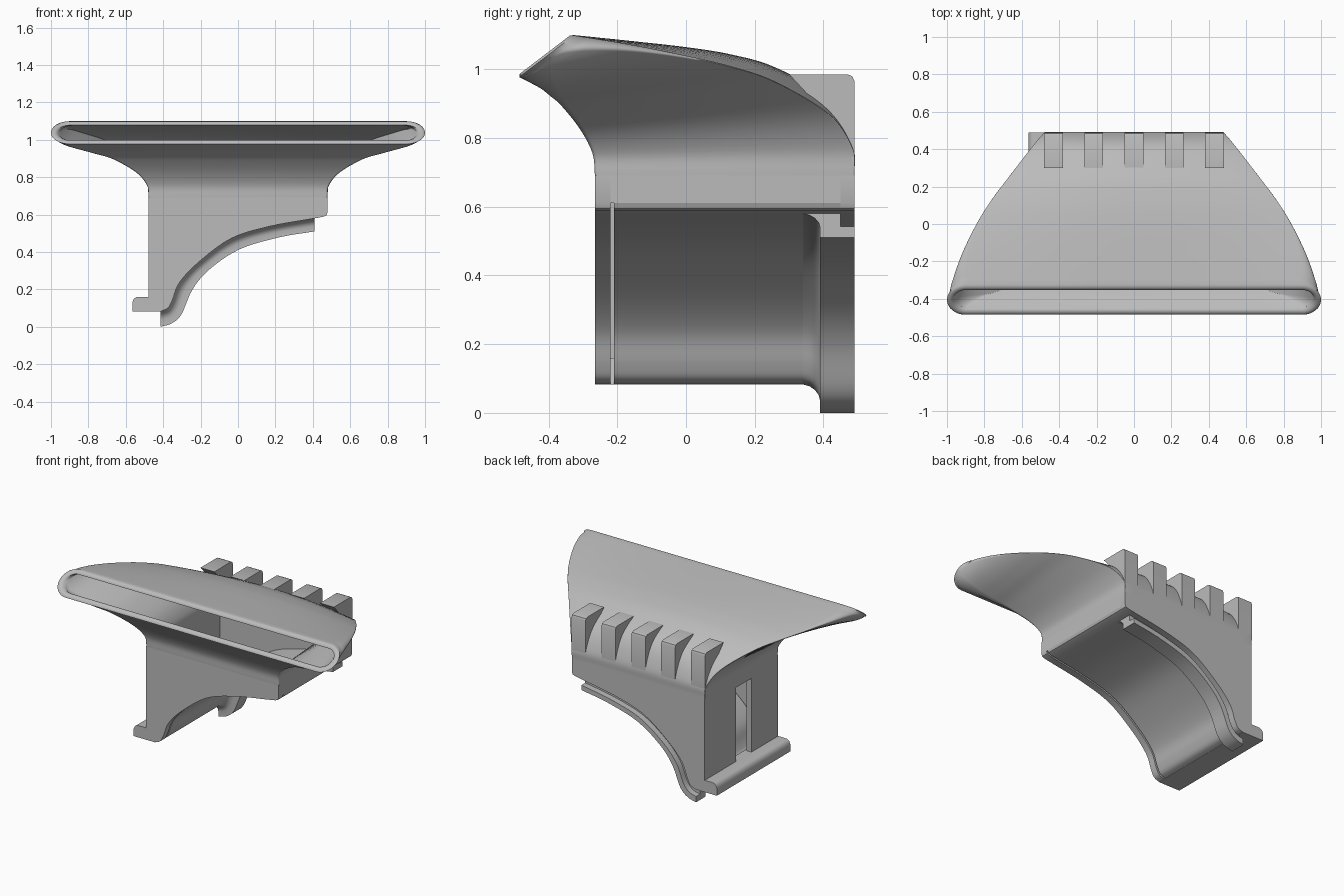
import bpy, bmesh, math
from mathutils import Vector

cube = bpy.data.objects.get("Cube")
if cube:
    bpy.data.objects.remove(cube, do_unlink=True)

grey = bpy.data.materials.new("plain grey")
grey.use_nodes = True
COLOUR = (0.5, 0.5, 0.5, 1)
grey.diffuse_color = COLOUR
grey.node_tree.nodes["Principled BSDF"].inputs["Base Color"].default_value = COLOUR


def finish(name, bm, angle=35):
    bmesh.ops.recalc_face_normals(bm, faces=bm.faces)
    mesh = bpy.data.meshes.new(name)
    bm.to_mesh(mesh)
    bm.free()
    obj = bpy.data.objects.new(name, mesh)
    bpy.context.collection.objects.link(obj)
    mesh.materials.append(grey)
    bpy.ops.object.select_all(action='DESELECT')
    obj.select_set(True)
    bpy.context.view_layer.objects.active = obj
    bpy.ops.object.shade_smooth_by_angle(angle=math.radians(angle))
    return obj


def bridge(bm, rings, closed=False):
    """Skin a list of equal closed rings; cap the ends unless closed."""
    rows = [[bm.verts.new(p) for p in ring] for ring in rings]
    pairs = list(zip(rows, rows[1:]))
    if closed:
        pairs.append((rows[-1], rows[0]))
    for a, b in pairs:
        for i in range(len(a)):
            j = (i + 1) % len(a)
            bm.faces.new((a[i], a[j], b[j], b[i]))
    if not closed:
        bm.faces.new(rows[0])
        bm.faces.new(rows[-1])


def extrude_y(name, outline, y0, y1):
    bm = bmesh.new()
    bridge(bm, [[(x, y, z) for x, z in outline] for y in (y0, y1)])
    return finish(name, bm)


def extrude_x(name, outline, x0, x1):
    bm = bmesh.new()
    bridge(bm, [[(x, y, z) for y, z in outline] for x in (x0, x1)])
    return finish(name, bm)


def box_x(name, x0, x1, y0, y1, z0, z1):
    return extrude_x(name, [(y0, z0), (y1, z0), (y1, z1), (y0, z1)], x0, x1)


def spline(points, steps):
    """Catmull-Rom curve through points of any dimension."""
    pts = [Vector(p) for p in points]
    pts = [2 * pts[0] - pts[1]] + pts + [2 * pts[-1] - pts[-2]]
    out = []
    for a, b, c, d in zip(pts, pts[1:], pts[2:], pts[3:]):
        for k in range(steps):
            t = k / steps
            out.append(0.5 * (2 * b + (c - a) * t + (2 * a - 5 * b + 4 * c - d) * t ** 2
                              + (3 * b - a - 3 * c + d) * t ** 3))
    return out + [pts[-2]]


HALF, FRONT, BACK, TOP, WALL = 0.478, -0.265, 0.49, 0.69, 0.035

# Curved underside and the lower edge of the hooked flange
under = spline([(-0.415, 0.083), (-0.375, 0.1), (-0.35, 0.145), (-0.312, 0.238), (-0.205, 0.35),
                (-0.035, 0.473), (0.17, 0.537), (0.41, 0.58)], 5)
lower = spline([(-0.415, 0.0), (-0.355, 0.018), (-0.302, 0.067), (-0.243, 0.2), (-0.152, 0.307),
                (0.008, 0.414), (0.22, 0.478), (0.41, 0.51)], 5)
corner = [Vector(p) for p in ((0.455, 0.588), (0.472, 0.595), (HALF, 0.61))]
arch = under + corner

# Front and back walls
wall_outline = [(-HALF, TOP), (-HALF, 0.083)] + [tuple(p) for p in arch] + [(HALF, TOP)]
extrude_y("front_wall", wall_outline, FRONT, -0.22)
extrude_y("back_wall", wall_outline, 0.45, BACK)

# Curved floor plate, separated from the front wall by a thin slit
upper = [p + Vector((-0.02, 0.03)) for p in arch]
extrude_y("floor_plate", [tuple(p) for p in arch + upper[::-1]], -0.21, 0.455)

# Side walls, the right one with an upright slot
box_x("left_wall", HALF - WALL, HALF, FRONT, BACK, 0.61, TOP)
for label, y0, y1, z0 in (("front", FRONT, 0.01, 0.1), ("rear", 0.17, BACK, 0.1),
                          ("lintel", 0.01, 0.17, 0.64)):
    box_x("right_wall_" + label, -HALF, WALL - HALF, y0, y1, z0, TOP)

# Foot rail with a rounded outer edge
foot = [(-0.41, 0.083), (-0.565, 0.083), (-0.565, 0.13), (-0.558, 0.148),
        (-0.545, 0.158), (-0.53, 0.16), (-0.43, 0.16)]
extrude_y("foot_rail", foot, FRONT, BACK)

# Hooked flange: a section with fillet and groove, swept along the arch
section = [(0.34, 0), (0.36, 0.07), (0.375, 0.2), (0.386, 0.38), (0.39, 0.58), (0.39, 1),
           (BACK, 1), (BACK, 0.55), (0.45, 0.55), (0.45, -0.1), (0.34, -0.1)]
bm = bmesh.new()
rings = []
for u, l in zip(under, lower):
    points = [(y, u.lerp(l, f)) for y, f in section]
    rings.append([(p.x, y, p.y) for y, p in points])
bridge(bm, rings)
finish("hooked_flange", bm)


def funnel_ring(station, inset):
    """Rounded cross-section between the front and the back guide curve."""
    fy, fz, by, bz, w, r, dome = station
    f, b = Vector((fy, fz)), Vector((by, bz))
    length = (b - f).length
    half = w - inset
    low, high = inset, length - inset
    rf = min(max(r - inset, 0.004), (high - low) / 2)
    rb = min(max(10 * r * r - inset, 0.004), (high - low) / 2)
    if r > 0.09:
        rf = rb = (high - low) / 2 - 0.001
    flat = []
    for cx, cv, rad, start in ((half - rf, low + rf, rf, -90), (half - rb, high - rb, rb, 0),
                               (rb - half, high - rb, rb, 90), (rf - half, low + rf, rf, 180)):
        for k in range(9):
            a = math.radians(start + 90 * k / 8)
            flat.append((cx + rad * math.cos(a), cv + rad * math.sin(a)))
        if start == 0:
            for k in range(1, 16):
                flat.append(((half - rb) * (1 - k / 8), high))
    ring = []
    for x, v in flat:
        p = f.lerp(b, v / length)
        ring.append((x, p.x, p.y + dome * (1 - (x / w) ** 2) * v / length))
    return ring


# Funnel stations: front y, z, back y, z, half width, corner radius, dome
stations = spline([
    (FRONT, TOP, BACK, TOP, HALF, 0.01, 0),
    (-0.272, 0.755, 0.485, 0.77, 0.486, 0.01, 0.01),
    (-0.308, 0.825, 0.415, 0.87, 0.545, 0.012, 0.045),
    (-0.362, 0.893, 0.26, 0.963, 0.665, 0.02, 0.042),
    (-0.395, 0.922, 0.13, 1.008, 0.765, 0.03, 0.035),
    (-0.42, 0.942, 0, 1.038, 0.85, 0.045, 0.026),
    (-0.452, 0.96, -0.16, 1.07, 0.935, 0.07, 0.012),
    (-0.485, 0.977, -0.325, 1.099, 1, 0.1, 0)], 6)
outer = [funnel_ring(s, 0) for s in stations]
inner = [funnel_ring(s, WALL) for s in stations]

# Rounded mouth lip, pushed slightly forward between the outer and inner skin
out_dir = Vector((0, -0.6, -0.8)).cross(Vector((1, 0, 0))).normalized()
if out_dir.y > 0:
    out_dir = -out_dir
lip = [[Vector(p).lerp(Vector(q), t) + out_dir * 0.007 for p, q in zip(outer[-1], inner[-1])]
       for t in (0.25, 0.75)]
bm = bmesh.new()
bridge(bm, outer + lip + inner[::-1], closed=True)
finish("funnel_shell", bm, 45)

# Five ribs standing on the back of the funnel
rib = [(0.30, 0.985), (0.47, 0.985), (0.484, 0.979), (BACK, 0.965), (BACK, 0.72),
       (0.465, 0.78), (0.42, 0.86), (0.36, 0.92)]
for i in range(5):
    x = -0.43 + i * 0.215
    extrude_x("rib_%d" % (i + 1), rib, x - 0.05, x + 0.05)
